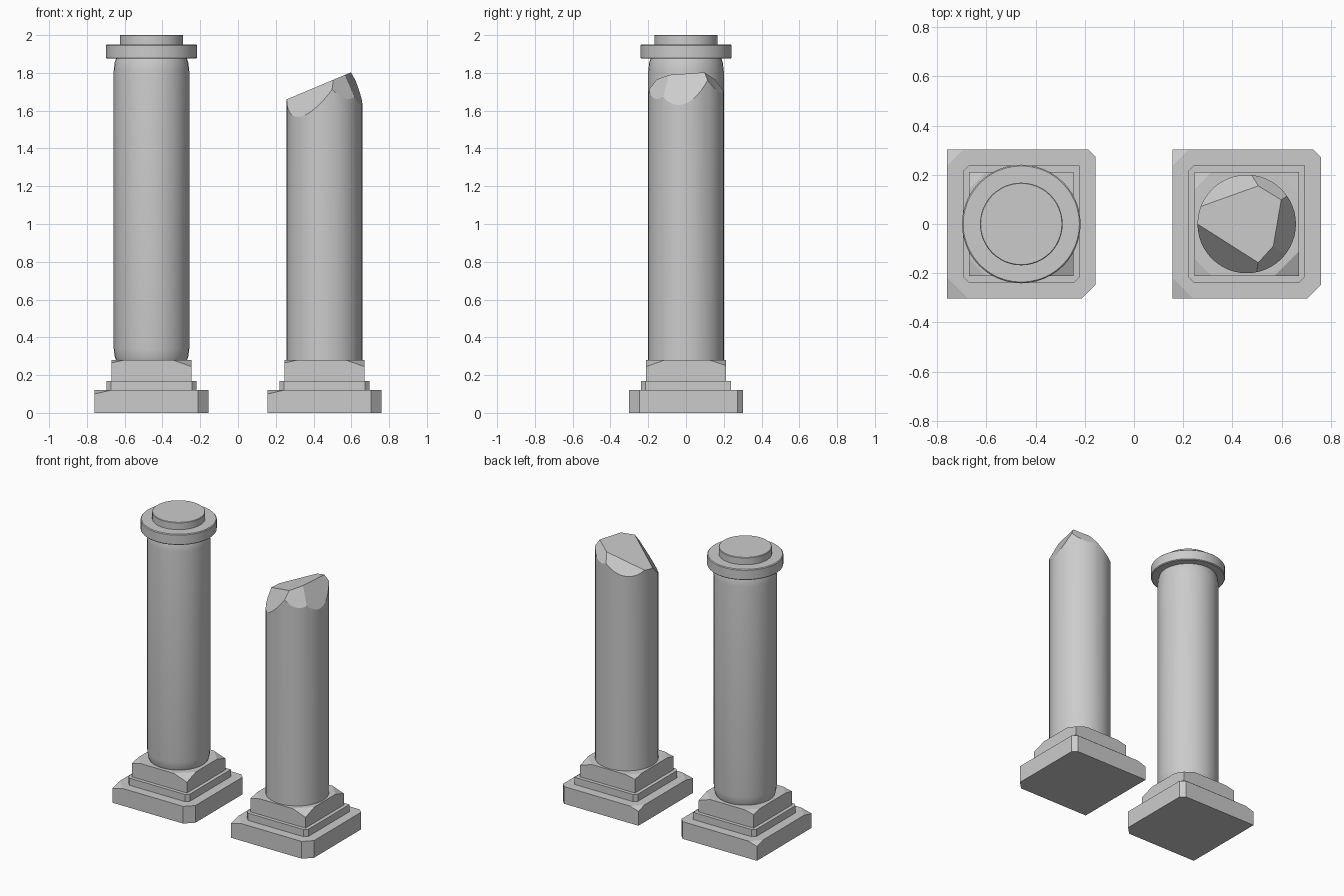
import bpy, bmesh, math
from mathutils import Vector

if "Cube" in bpy.data.objects:
    bpy.data.objects.remove(bpy.data.objects["Cube"])


def cut(bm, a, b, c, inside):
    """Slice off the side of plane a-b-c that lies away from 'inside' and cap it."""
    a, b, c = Vector(a), Vector(b), Vector(c)
    n = (b - a).cross(c - a).normalized()
    if n.dot(Vector(inside) - a) > 0:
        n = -n
    r = bmesh.ops.bisect_plane(bm, geom=bm.verts[:] + bm.edges[:] + bm.faces[:],
                               dist=1e-5, plane_co=a, plane_no=n, clear_outer=True)
    edges = [e for e in r["geom_cut"] if isinstance(e, bmesh.types.BMEdge) and e.is_boundary]
    if edges:
        bmesh.ops.edgeloop_fill(bm, edges=edges)


def finish(bm, name, x, smooth=False):
    bmesh.ops.recalc_face_normals(bm, faces=bm.faces[:])
    me = bpy.data.meshes.new(name)
    bm.to_mesh(me)
    bm.free()
    ob = bpy.data.objects.new(name, me)
    bpy.context.collection.objects.link(ob)
    ob.location.x = x
    if smooth:
        bpy.ops.object.select_all(action='DESELECT')
        ob.select_set(True)
        bpy.context.view_layer.objects.active = ob
        bpy.ops.object.shade_smooth_by_angle(angle=math.radians(25))
    return ob


def slab(name, x, half, z0, z1, chamfers=(), chips=()):
    """Square block; chamfers = (sx, sy, size), chips = (sx, sy, size, depth)."""
    bm = bmesh.new()
    bmesh.ops.create_cube(bm, size=1)
    for v in bm.verts:
        v.co = (v.co.x * 2 * half, v.co.y * 2 * half, z0 if v.co.z < 0 else z1)
    mid = (0, 0, (z0 + z1) / 2)
    for sx, sy, s in chamfers:
        p, q = (sx * (half - s), sy * half), (sx * half, sy * (half - s))
        cut(bm, (*p, z0), (*q, z0), (*p, z1), mid)
    for sx, sy, s, d in chips:
        cut(bm, (sx * (half - s), sy * half, z1), (sx * half, sy * (half - s), z1),
            (sx * half, sy * half, z1 - d), mid)
    finish(bm, name, x)


def lathe(profile, n=32):
    """Closed solid of revolution from (radius, z) points."""
    bm = bmesh.new()
    rings = [[bm.verts.new((r * math.cos(math.tau * i / n), r * math.sin(math.tau * i / n), z))
              for i in range(n)] for r, z in profile]
    for lo, hi in zip(rings, rings[1:]):
        for i in range(n):
            j = (i + 1) % n
            bm.faces.new((lo[i], lo[j], hi[j], hi[i]))
    bm.faces.new(rings[0][::-1])
    bm.faces.new(rings[-1])
    return bm


# stepped, chipped bases
X = 0.458
for side, x in (("left", -X), ("right", X)):
    slab(side + "_plinth", x, 0.302, 0, 0.12,
         chamfers=[(1, 1, 0.03), (1, -1, 0.056)],
         chips=[(-1, -1, 0.085, 0.02), (-1, 1, 0.065, 0.02)])
    slab(side + "_base_step", x, 0.237, 0.12, 0.17,
         chamfers=[(-1, -1, 0.022), (1, -1, 0.022), (-1, 1, 0.022)])
    slab(side + "_base_block", x, 0.212, 0.17, 0.28,
         chips=[(1, -1, 0.1, 0.035), (1, 1, 0.09, 0.03),
                (-1, -1, 0.07, 0.015), (-1, 1, 0.07, 0.015)])

# whole column: shaft with rounded ends, collar and top disc
finish(lathe([(0.188, 0.28), (0.195, 0.30), (0.2, 0.34),
              (0.2, 1.81), (0.195, 1.855), (0.188, 1.875)]), "whole_shaft", -X, True)
finish(lathe([(0.236, 1.875), (0.241, 1.88), (0.241, 1.945), (0.236, 1.95)], 48),
       "capital_collar", -X, True)
finish(lathe([(0.168, 1.95), (0.168, 1.997), (0.165, 2.0)], 48), "capital_disc", -X, True)

# broken column: shaft with a sloping break and chipped rim
bm = lathe([(0.2, 0.28), (0.2, 1.9)], 48)


def top(x, y):
    return (x, y, 1.744 + 0.42 * x)


core = (0, 0, 1.0)
cut(bm, top(-0.2, 0), top(0.1, 0.1), top(0.1, -0.1), core)
for p, q, low in [((-0.2, 0), (0.047, -0.157), (-0.107, -0.169, 1.575)),
                  ((0.047, -0.157), (0.108, -0.09), (0.155, -0.126, 1.67)),
                  ((0.108, -0.09), (0.137, 0.08), (0.198, -0.03, 1.63)),
                  ((0.137, 0.1), (0.047, 0.155), (0.12, 0.16, 1.71)),
                  ((0.047, 0.155), (-0.19, 0.07), (-0.07, 0.187, 1.65))]:
    cut(bm, top(*p), top(*q), low, core)
finish(bm, "broken_shaft", X, True)
